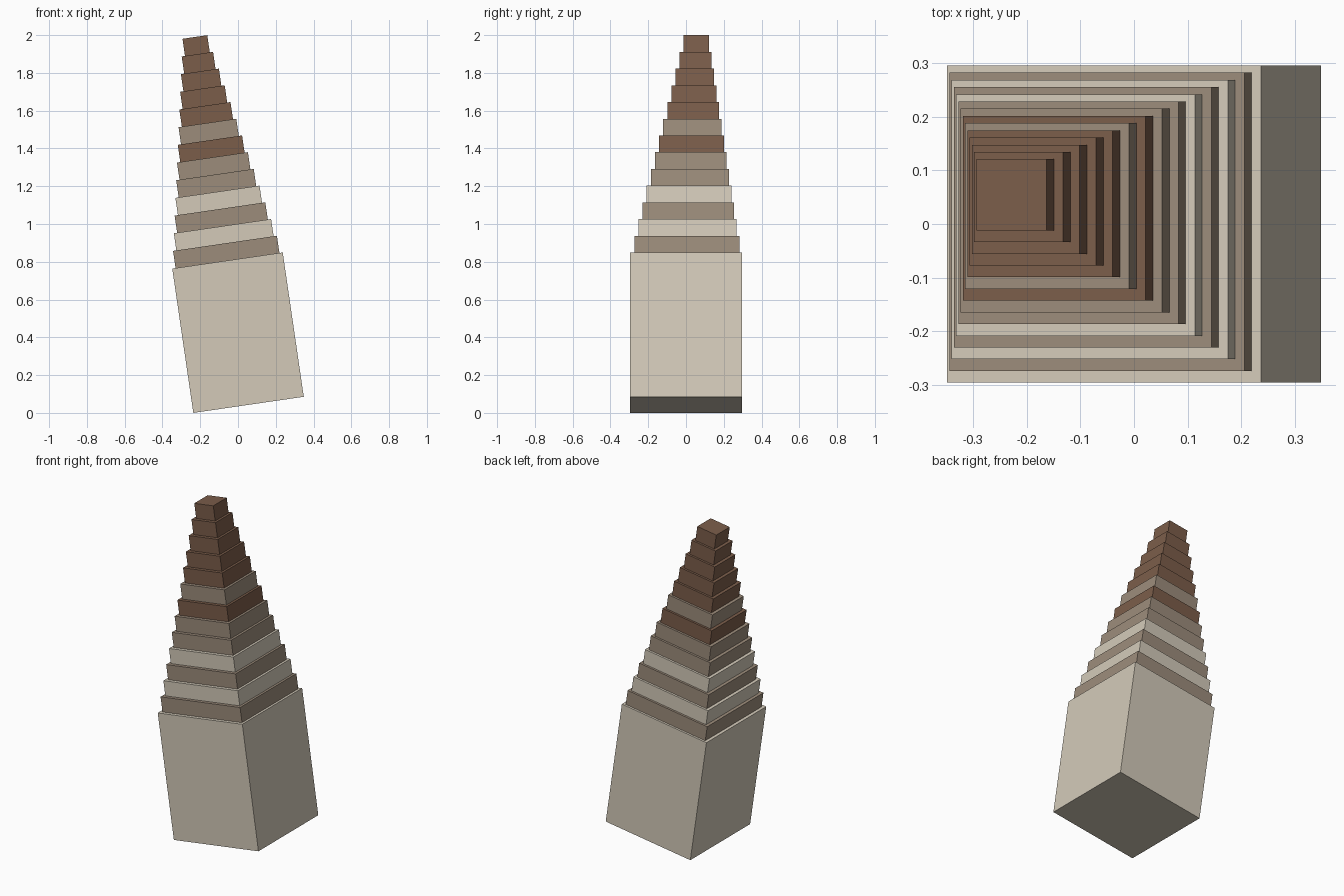
import bpy
import bmesh
import math
from mathutils import Matrix, Vector

cube = bpy.data.objects.get("Cube")
if cube:
    bpy.data.objects.remove(cube, do_unlink=True)


def linear(c):
    c /= 255
    return c / 12.92 if c <= 0.04045 else ((c + 0.055) / 1.055) ** 2.4


def make_material(name, rgb):
    colour = (*[linear(c) for c in rgb], 1)
    mat = bpy.data.materials.new(name)
    mat.use_nodes = True
    mat.diffuse_color = colour
    bsdf = mat.node_tree.nodes["Principled BSDF"]
    bsdf.inputs["Base Color"].default_value = colour
    bsdf.inputs["Roughness"].default_value = 0.8
    return mat


CREAM = make_material("cream", (211, 202, 185))
TAUPE = make_material("taupe", (156, 140, 123))
BROWN = make_material("brown", (123, 93, 74))

# The whole tower leans towards -x, resting on its lower left edge
WIDTH, BASE_HEIGHT, TIER_HEIGHT = 0.591, 0.772, 0.092
SHRINK, DRIFT = 0.03526, 0.00418
LEAN = (Matrix.Translation((-0.2366, 0, 0))
        @ Matrix.Rotation(-math.radians(8.3), 4, 'Y')
        @ Matrix.Translation((WIDTH / 2, 0, 0)))


def add_block(name, width, y, bottom, height, mat):
    """Square block, centred on the leaning axis."""
    mesh = bpy.data.meshes.new(name)
    bm = bmesh.new()
    bmesh.ops.create_cube(bm, size=1, matrix=Matrix.Diagonal((width, width, height, 1)))
    bm.to_mesh(mesh)
    bm.free()
    mesh.materials.append(mat)
    obj = bpy.data.objects.new(name, mesh)
    obj.matrix_world = LEAN @ Matrix.Translation(Vector((0, y, bottom + height / 2)))
    bpy.context.collection.objects.link(obj)


# Tall base block
add_block("base_block", WIDTH, 0, 0, BASE_HEIGHT, CREAM)

# Stepped tiers, each narrower and set slightly further back
tier_colours = [TAUPE, CREAM, TAUPE, CREAM, TAUPE, TAUPE, BROWN, TAUPE] + [BROWN] * 5
for i, mat in enumerate(tier_colours, 1):
    add_block(f"tier_{i:02d}", WIDTH - SHRINK * i, DRIFT * i,
              BASE_HEIGHT + TIER_HEIGHT * (i - 1), TIER_HEIGHT, mat)
